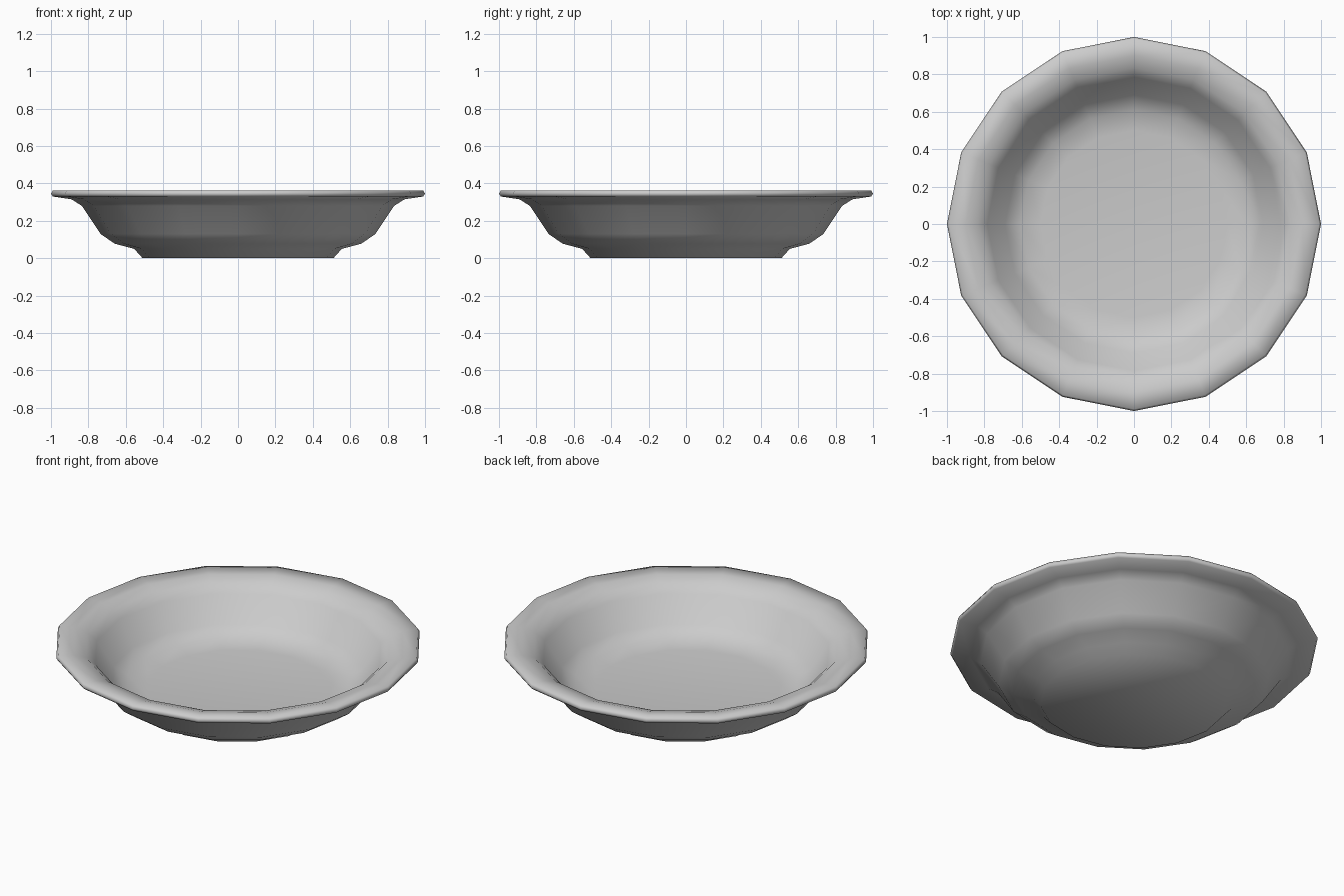
import bpy
import bmesh
from math import radians
from mathutils import Matrix

if "Cube" in bpy.data.objects:
    bpy.data.objects.remove(bpy.data.objects["Cube"])

SIDES = 16

# Half cross-section (radius, height): base, outer wall, rim, inner wall, floor
profile = [
    (0.51, 0.0), (0.555, 0.05), (0.66, 0.078), (0.735, 0.13),
    (0.835, 0.28), (0.89, 0.315), (0.99, 0.33), (1.0, 0.345), (0.99, 0.363),
    (0.90, 0.355), (0.835, 0.335), (0.785, 0.29),
    (0.69, 0.15), (0.61, 0.10), (0.50, 0.085),
]

bm = bmesh.new()
rings = []
for r, z in profile:
    ring = []
    for i in range(SIDES):
        p = Matrix.Rotation(radians(360 * i / SIDES), 3, 'Z') @ Matrix.Identity(3).col[0]
        ring.append(bm.verts.new((p.x * r, p.y * r, z)))
    rings.append(ring)

# Walls between neighbouring rings
for a, b in zip(rings, rings[1:]):
    for i in range(SIDES):
        j = (i + 1) % SIDES
        bm.faces.new((a[i], a[j], b[j], b[i]))

# Underside and inside floor
bm.faces.new(rings[0][::-1])
bm.faces.new(rings[-1])
bmesh.ops.recalc_face_normals(bm, faces=bm.faces)
for f in bm.faces:
    f.smooth = True

mesh = bpy.data.meshes.new("bowl")
bm.to_mesh(mesh)
bm.free()
bowl = bpy.data.objects.new("bowl", mesh)
bpy.context.collection.objects.link(bowl)
